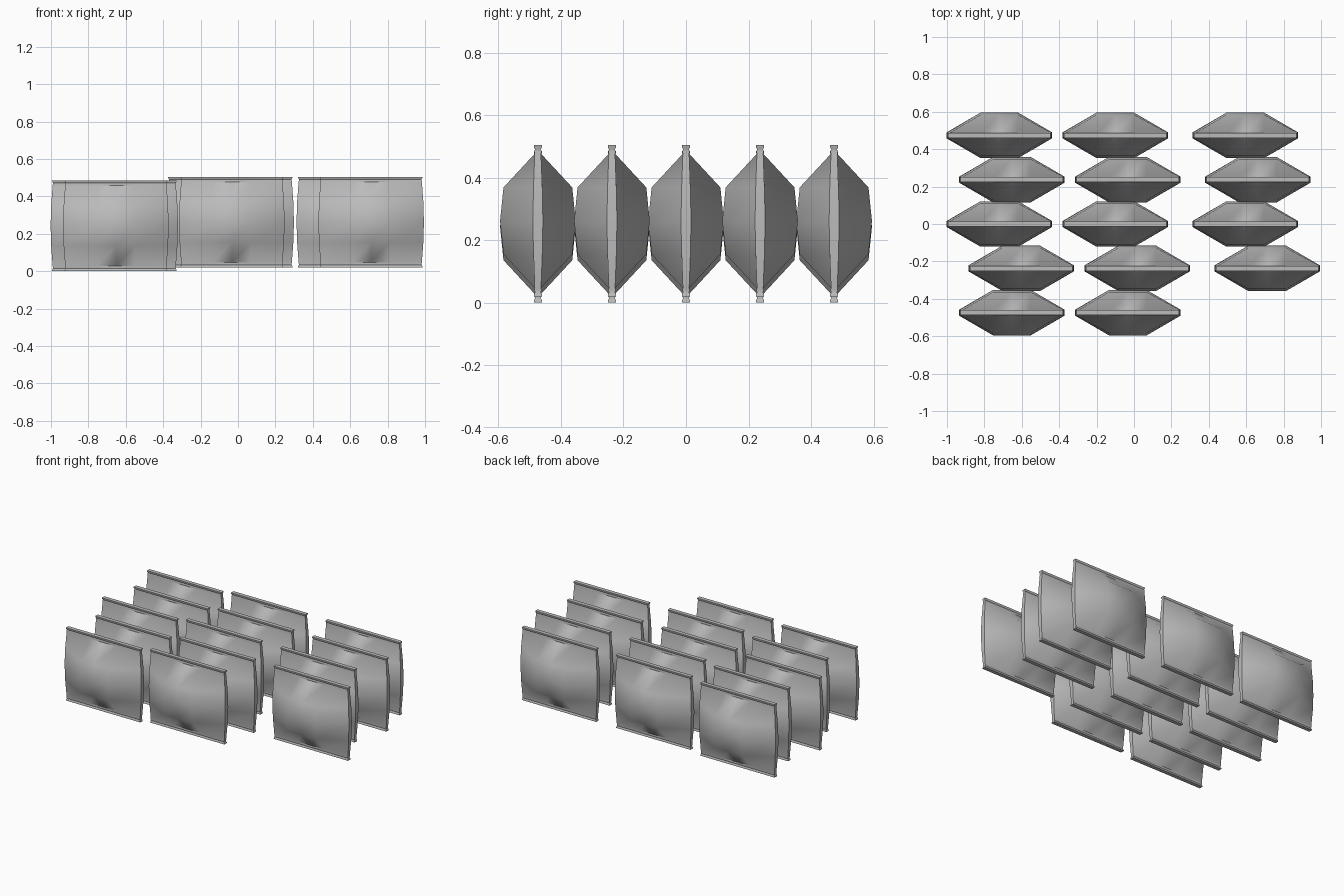
import bpy
import bmesh
import math

cube = bpy.data.objects.get("Cube")
if cube:
    bpy.data.objects.remove(cube, do_unlink=True)

grey = bpy.data.materials.new("plain grey")
grey.use_nodes = True
colour = (0.5, 0.5, 0.5, 1)
grey.diffuse_color = colour
grey.node_tree.nodes["Principled BSDF"].inputs["Base Color"].default_value = colour

# Upper half of the cushion: height, half width, rim half thickness, bulge
upper = [
    (0, 0.282, 0.016, 0.105),
    (0.107, 0.279, 0.014, 0.096),
    (0.215, 0.271, 0.010, 0),
    (0.222, 0.270, 0.012, 0),
    (0.229, 0.270, 0.009, 0),
    (0.235, 0.273, 0.013, 0),
    (0.2425, 0.274, 0.013, 0),
]
rows = [(-z, w, t, b) for z, w, t, b in reversed(upper[1:])] + upper
# Position across the width and share of the bulge there
columns = [(-1, 0), (-0.36, 1), (0, 1), (0.36, 1), (1, 0)]


def cushion_mesh():
    """Puffed cushion with a raised seam along its top and bottom."""
    bm = bmesh.new()
    rings = []
    for z, width, rim, bulge in rows:
        front = [bm.verts.new((u * width, -rim - f * bulge, z)) for u, f in columns]
        back = [bm.verts.new((u * width, rim + f * bulge, z)) for u, f in reversed(columns)]
        rings.append(front + back)
    for low, high in zip(rings, rings[1:]):
        for i in range(len(low)):
            j = (i + 1) % len(low)
            bm.faces.new((low[i], low[j], high[j], high[i]))
    bm.faces.new(rings[0][::-1])
    bm.faces.new(rings[-1])
    bmesh.ops.recalc_face_normals(bm, faces=bm.faces)
    mesh = bpy.data.meshes.new("cushion")
    bm.to_mesh(mesh)
    bm.free()
    mesh.materials.append(grey)
    return mesh


mesh = cushion_mesh()

# Staggered rows, back to front, in three columns
column_x = [-0.72, -0.10, 0.595]
column_z = [0.2435, 0.2625, 0.2625]
row_shift = [0, 0.067, 0, 0.117, 0.067]
cushions = []
for r, shift in enumerate(row_shift):
    for c, (x, z) in enumerate(zip(column_x, column_z)):
        if r == 4 and c == 2:
            continue  # the front row is one short
        ob = bpy.data.objects.new(f"cushion_row_{r + 1}_column_{c + 1}", mesh)
        ob.location = (x + shift, 0.474 - 0.237 * r, z)
        bpy.context.collection.objects.link(ob)
        cushions.append(ob)

# Soft cloth faces with crisp seams
bpy.ops.object.select_all(action="DESELECT")
cushions[0].select_set(True)
bpy.context.view_layer.objects.active = cushions[0]
bpy.ops.object.shade_smooth_by_angle(angle=math.radians(50))
